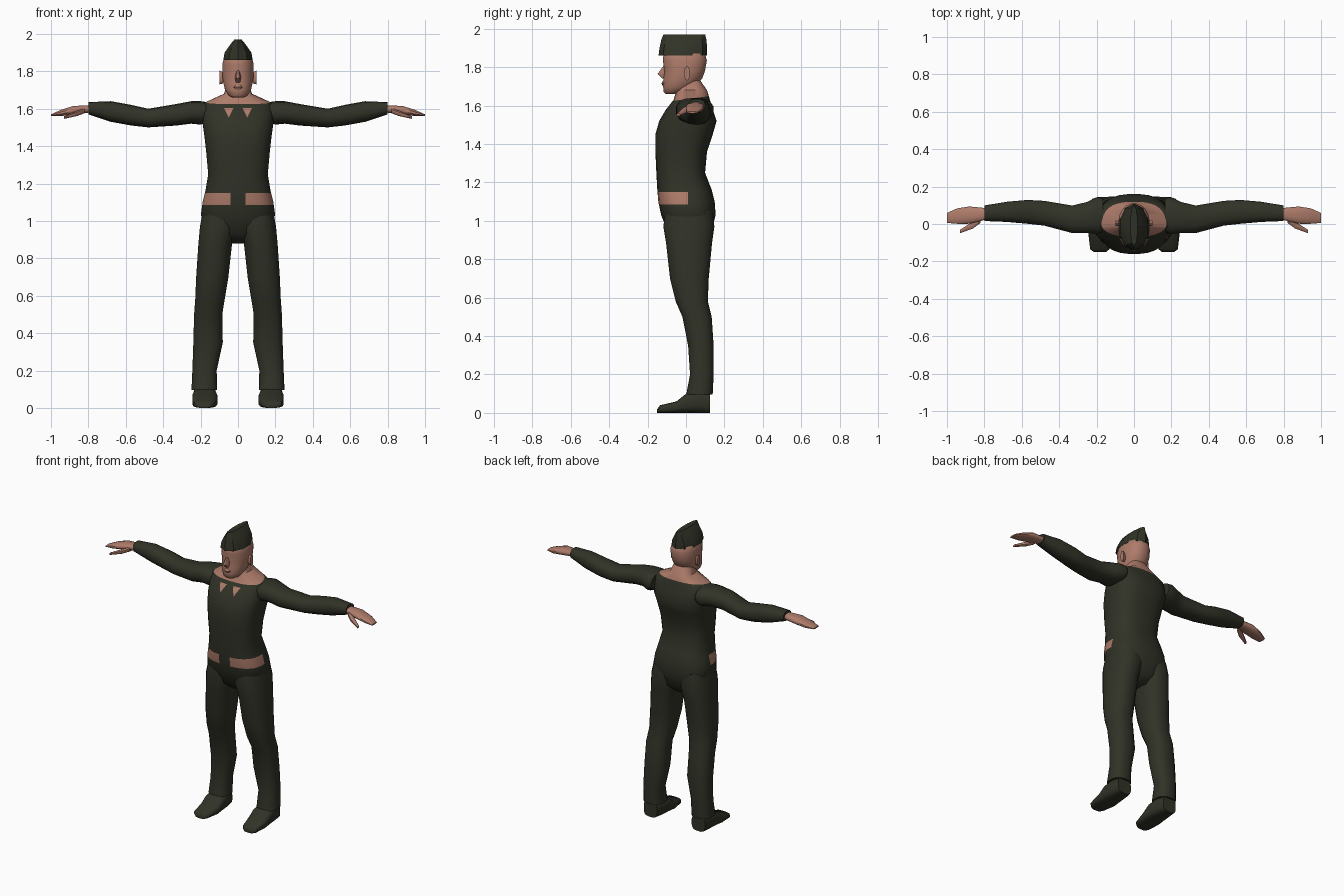
import bpy, bmesh
from math import cos, sin, pi, radians, copysign
from mathutils import Vector

old = bpy.data.objects.get("Cube")
if old:
    bpy.data.objects.remove(old, do_unlink=True)


def material(name, *rgb):
    mat = bpy.data.materials.new(name)
    mat.use_nodes = True
    mat.diffuse_color = (*rgb, 1)
    shader = mat.node_tree.nodes["Principled BSDF"]
    shader.inputs["Base Color"].default_value = (*rgb, 1)
    return mat


cloth = material("dark_olive_cloth", .03, .032, .02)
skin = material("skin", .42, .2, .145)

# Turns a ring position and its two cross directions into x, y, z
PLACE = {
    "x": lambda along, a, b: (along, a, b),
    "y": lambda along, a, b: (a, along, b),
    "z": lambda along, a, b: (a, b, along),
}


def ring_point(angle, roundness, low_a, high_a, low_b, high_b):
    """Point of a superellipse that fills the given rectangle."""
    u = copysign(abs(cos(angle)) ** (2 / roundness), cos(angle))
    v = copysign(abs(sin(angle)) ** (2 / roundness), sin(angle))
    return (low_a + high_a + u * (high_a - low_a)) / 2, (low_b + high_b + v * (high_b - low_b)) / 2


def loft_mesh(rings, axis="z", sides=16, roundness=2.4, mirror=1):
    """Skin rings of (position, low a, high a, low b, high b) and cap both ends."""
    bm = bmesh.new()
    loops = []
    for along, *box in rings:
        loop = []
        for i in range(sides):
            a, b = ring_point(2 * pi * (i + .5) / sides, roundness, *box)
            x, y, z = PLACE[axis](along, a, b)
            loop.append(bm.verts.new((x * mirror, y, z)))
        loops.append(loop)
    for lower, upper in zip(loops, loops[1:]):
        for i in range(sides):
            bm.faces.new((lower[i - 1], lower[i], upper[i], upper[i - 1]))
    bm.faces.new(loops[0])
    bm.faces.new(loops[-1])
    bmesh.ops.recalc_face_normals(bm, faces=bm.faces)
    return bm


def finish(bm, name, *materials, sharp=45):
    mesh = bpy.data.meshes.new(name)
    bm.to_mesh(mesh)
    bm.free()
    for mat in materials:
        mesh.materials.append(mat)
    part = bpy.data.objects.new(name, mesh)
    bpy.context.collection.objects.link(part)
    bpy.ops.object.select_all(action="DESELECT")
    part.select_set(True)
    bpy.context.view_layer.objects.active = part
    bpy.ops.object.shade_smooth_by_angle(angle=radians(sharp))


def loft(name, mat, rings, sharp=45, **shape):
    finish(loft_mesh(rings, **shape), name, mat, sharp=sharp)


def centred(*rings):
    """Expand (height, half width, front, back) to full ring boxes."""
    return [(z, -half, half, front, back) for z, half, front, back in rings]


def cut(bm, plane, region):
    """Split the faces whose centre lies in the region along a plane."""
    faces = [f for f in bm.faces if region(f.calc_center_median())]
    geom = set(faces)
    for face in faces:
        geom.update(face.edges)
        geom.update(face.verts)
    point, normal = plane
    bmesh.ops.bisect_plane(bm, geom=list(geom), plane_co=point, plane_no=normal, dist=1e-5)


def above(point, plane):
    return (point - plane[0]).dot(plane[1]) > 0


# Torso from crotch to neck
torso = loft_mesh(centred(
    (.88, .05, -.03, .08),
    (.93, .13, -.09, .13),
    (1.03, .2, -.13, .155),
    (1.1, .19, -.145, .15),
    (1.16, .175, -.15, .135),
    (1.25, .16, -.155, .1),
    (1.36, .17, -.16, .11),
    (1.45, .18, -.16, .14),
    (1.52, .19, -.14, .16),
    (1.58, .195, -.105, .14),
    (1.63, .185, -.065, .125),
    (1.68, .075, -.05, .11),
    (1.73, .06, -.045, .075),
), sides=28, roundness=2.6)

# Bare neckline, waist band and two chest patches, cut into the torso
X, Y, Z = Vector((1, 0, 0)), Vector((0, 1, 0)), Vector((0, 0, 1))
neckline = (1.625 * Z - .065 * Y, Z - .13 * Y)
waist_low, waist_high, waist_gap, waist_end = 1.085, 1.15, .04, .01
cut(torso, neckline, lambda c: c.z > 1.5)


def near_waist(c):
    return 1 < c.z < 1.2


def front_waist(c):
    return near_waist(c) and c.y < 0


for height in (waist_low, waist_high):
    cut(torso, (height * Z, Z), near_waist)
for side in (-1, 1):
    cut(torso, (side * waist_gap * X, X), front_waist)
cut(torso, (waist_end * Y, Y), near_waist)

chest_patches = []
for side in (-1, 1):
    tip = side * .05 * X + 1.553 * Z
    planes = [(1.605 * Z, Z), (tip, 2 * X - Z), (tip, -2 * X - Z)]
    chest_patches.append(planes)
    for plane in planes:
        cut(torso, plane, lambda c: 1.5 < c.z < 1.63 and c.y < 0 and -.02 < c.x * side < .12)

for face in torso.faces:
    c = face.calc_center_median()
    neck = c.z > 1.6 and above(c, neckline)
    waist = waist_low < c.z < waist_high and abs(c.x) > waist_gap and c.y < waist_end
    chest = c.y < 0 and any(not any(above(c, plane) for plane in planes) for planes in chest_patches)
    face.material_index = int(neck or waist or chest)
finish(torso, "torso", cloth, skin)

# Head and face
loft("head", skin, centred(
    (1.66, .03, -.105, -.05),
    (1.67, .05, -.117, -.01),
    (1.7, .07, -.12, .045),
    (1.74, .08, -.118, .085),
    (1.78, .085, -.113, .1),
    (1.835, .085, -.122, .11),
    (1.87, .077, -.118, .1),
    (1.9, .05, -.09, .07),
), sides=20, roundness=2.2)
loft("nose", skin, centred(
    (1.74, .012, -.125, -.09),
    (1.765, .018, -.15, -.09),
    (1.805, .008, -.12, -.09),
), sides=8)
loft("lips", skin, centred(
    (1.7, .015, -.12, -.09),
    (1.715, .025, -.127, -.09),
    (1.73, .015, -.12, -.09),
), sides=10)

# Folded cap with a narrow crown
loft("cap", cloth, centred(
    (1.86, .083, -.143, .11),
    (1.9, .075, -.138, .11),
    (1.945, .042, -.128, .106),
    (1.97, .02, -.118, .1),
), sharp=25, sides=10, roundness=2)

# Ears, arms and legs, built once per side
for label, side in (("left", 1), ("right", -1)):
    loft(label + "_ear", skin, [
        (.08, -.01, .015, 1.735, 1.795),
        (.1, -.01, .02, 1.73, 1.805),
    ], axis="x", sides=10, mirror=side)

    loft(label + "_sleeve", cloth, [
        (.165, -.045, .14, 1.53, 1.635),
        (.2, -.055, .145, 1.515, 1.64),
        (.25, -.05, .12, 1.52, 1.64),
        (.33, -.05, .1, 1.51, 1.625),
        (.48, -.01, .125, 1.5, 1.6),
        (.57, 0, .13, 1.51, 1.62),
        (.68, .01, .12, 1.53, 1.64),
        (.8, .015, .1, 1.57, 1.635),
    ], axis="x", sides=14, mirror=side)

    loft(label + "_hand", skin, [
        (.78, .025, .085, 1.58, 1.62),
        (.88, 0, .095, 1.57, 1.615),
        (.945, 0, .085, 1.56, 1.595),
        (1, .005, .06, 1.56, 1.57),
    ], axis="x", sides=12, mirror=side)
    loft(label + "_thumb", skin, [
        (.82, .005, .045, 1.575, 1.605),
        (.86, -.025, .015, 1.56, 1.59),
        (.93, -.05, -.03, 1.545, 1.56),
    ], axis="x", sides=8, mirror=side)

    loft(label + "_trouser_leg", cloth, [
        (.095, .11, .25, 0, .14),
        (.2, .113, .245, .02, .145),
        (.35, .08, .24, .01, .145),
        (.5, .083, .236, -.02, .135),
        (.58, .07, .23, -.055, .115),
        (.7, .05, .225, -.085, .12),
        (.88, .03, .213, -.105, .137),
        (.97, .005, .205, -.12, .15),
        (1.05, .005, .19, -.11, .14),
    ], mirror=side)

    loft(label + "_shoe", cloth, [
        (-.15, .15, .215, 0, .02),
        (-.135, .13, .235, 0, .04),
        (-.05, .11, .245, 0, .06),
        (0, .11, .245, 0, .1),
        (.07, .115, .24, 0, .115),
        (.125, .13, .23, 0, .105),
    ], axis="y", roundness=3.2, mirror=side)
